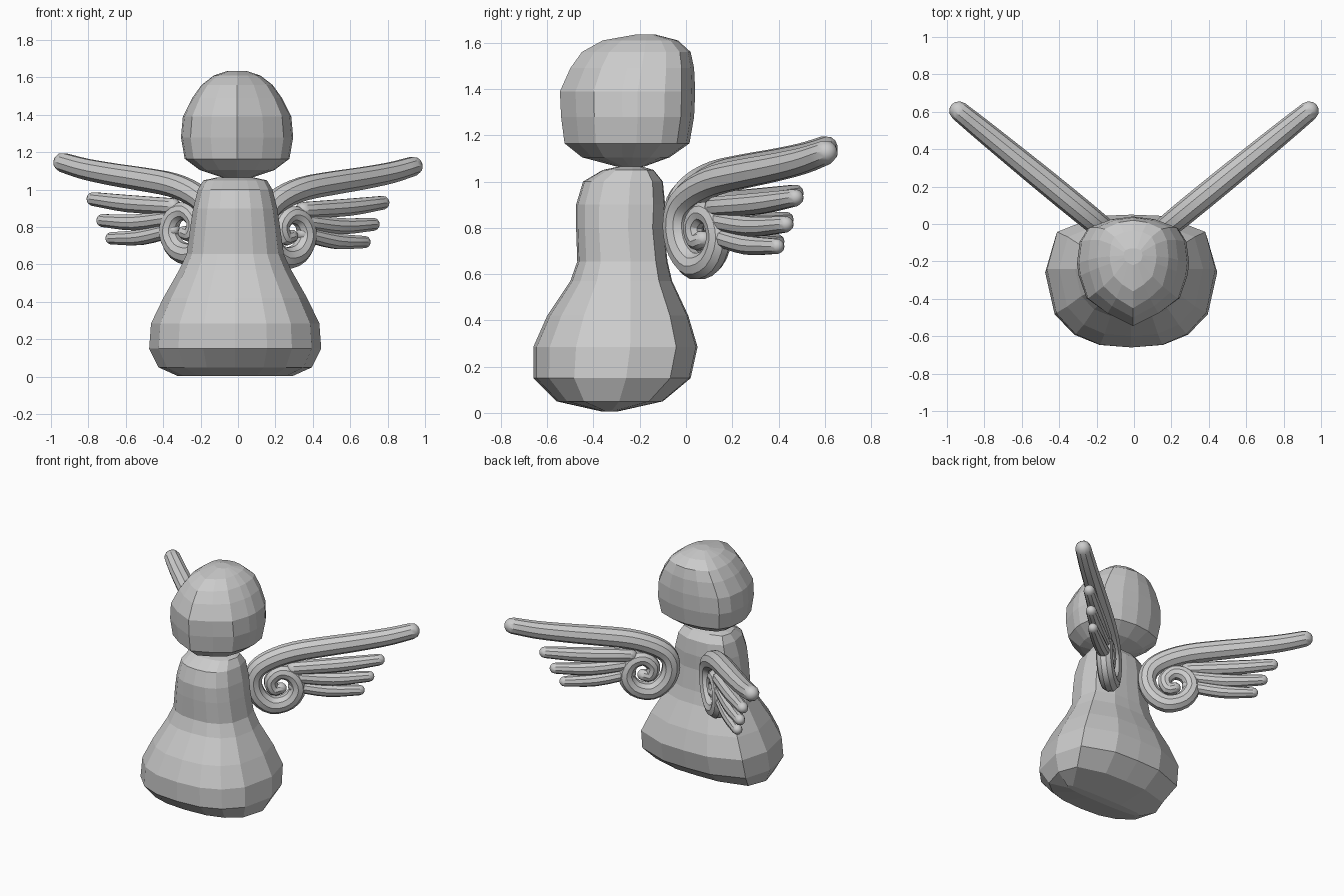
import bpy, bmesh, math
from mathutils import Vector

cube = bpy.data.objects.get("Cube")
if cube:
    bpy.data.objects.remove(cube, do_unlink=True)

grey = bpy.data.materials.new("light grey")
grey.use_nodes = True
colour = (0.6, 0.6, 0.6, 1)
grey.diffuse_color = colour
grey.node_tree.nodes["Principled BSDF"].inputs["Base Color"].default_value = colour


def loft(name, rings, smooth=None):
    """Skin a list of point rings and close both ends."""
    bm = bmesh.new()
    loops = [[bm.verts.new(p) for p in ring] for ring in rings]
    n = len(loops[0])
    for a, b in zip(loops, loops[1:]):
        for i in range(n):
            j = (i + 1) % n
            bm.faces.new((a[i], a[j], b[j], b[i]))
    bm.faces.new(loops[0])
    bm.faces.new(loops[-1])
    bmesh.ops.recalc_face_normals(bm, faces=bm.faces)
    mesh = bpy.data.meshes.new(name)
    bm.to_mesh(mesh)
    bm.free()
    mesh.materials.append(grey)
    obj = bpy.data.objects.new(name, mesh)
    bpy.context.collection.objects.link(obj)
    if smooth:
        bpy.ops.object.select_all(action="DESELECT")
        obj.select_set(True)
        bpy.context.view_layer.objects.active = obj
        bpy.ops.object.shade_smooth_by_angle(angle=math.radians(smooth))
    return obj


def stack(name, half, rows, cx):
    """Loft a mirrored half outline through rows of z, half width, front y, back y."""
    outline = half + [(-u, v) for u, v in reversed(half[1:-1])]
    rings = []
    for z, w, front, back in rows:
        mid, depth = (front + back) / 2, (back - front) / 2
        rings.append([(cx + u * w, mid + v * depth, z) for u, v in outline])
    return loft(name, rings)


# Gown: rounded front, flat back with sharp corners
stack("gown",
      [(0, -1), (.37, -.96), (.66, -.8), (.89, -.48), (1, .18), (.88, .74), (.4, .98), (0, 1)],
      [(.005, .31, -.36, -.30), (.05, .41, -.56, -.10), (.15, .46, -.66, .02),
       (.285, .45, -.66, .05), (.42, .385, -.60, .01), (.57, .30, -.50, -.06),
       (.655, .26, -.47, -.08), (.8, .24, -.475, -.095), (.9, .225, -.475, -.09),
       (1.0, .20, -.445, -.10), (1.05, .17, -.36, -.14), (1.065, .10, -.29, -.19)], -.015)

# Head: wedge-shaped face, flatter back
stack("head",
      [(0, -1), (.47, -.77), (.83, -.5), (.97, -.08), (1, .15), (.95, .55), (.8, .8), (.4, .95), (0, 1)],
      [(1.065, .08, -.30, -.18), (1.105, .20, -.45, -.07), (1.165, .28, -.525, .015),
       (1.28, .30, -.54, .035), (1.39, .29, -.545, .04), (1.49, .24, -.50, .035),
       (1.56, .19, -.45, .02), (1.61, .125, -.36, -.035), (1.635, .05, -.22, -.13)], -.005)


def spline(keys, steps):
    """Catmull-Rom samples through (s, z, radius) keys."""
    k = [Vector(p) for p in keys]
    k = [2 * k[0] - k[1]] + k + [2 * k[-1] - k[-2]]
    out = []
    for a, b, c, d in zip(k, k[1:], k[2:], k[3:]):
        for i in range(steps):
            t = i / steps
            out.append(b + (c - a) * t / 2 + (2 * a - 5 * b + 4 * c - d) * t**2 / 2
                       + (3 * b - a - 3 * c + d) * t**3 / 2)
    return out + [k[-2]]


def tube(name, keys, side, steps=3, sides=10):
    """Round-tipped tube lying in the upright plane of one wing."""
    along = Vector((side * .775, .632, 0))
    up = Vector((0, 0, 1))
    normal = along.cross(up)
    root = Vector((side * .195, 0, -.01 * side))
    pts = spline(keys, steps)
    tangents = []
    for i in range(len(pts)):
        d = pts[min(i + 1, len(pts) - 1)] - pts[max(i - 1, 0)]
        tangents.append((along * d.x + up * d.y).normalized())
    sections = [(root + along * p.x + up * p.y, t, p.z) for p, t in zip(pts, tangents)]

    # Dome both tips
    def dome(section, sign):
        c, t, r = section
        return [(c + t * sign * r * math.sin(a), t, r * math.cos(a))
                for a in (math.radians(35), math.radians(60), math.radians(80))]
    sections = dome(sections[0], -1)[::-1] + sections + dome(sections[-1], 1)
    rings = []
    for c, t, r in sections:
        b = t.cross(normal)
        rings.append([c + r * (normal * math.cos(a) + b * math.sin(a))
                      for a in (math.tau * i / sides for i in range(sides))])
    return loft(name, rings, 30)


# Wings: a long upper feather curling into a spiral, plus three short feathers
curl = [(.955, 1.135, .053), (.8, 1.1, .058), (.6, 1.07, .062), (.4, 1.045, .065),
        (.2, 1.015, .066), (.05, .965, .065), (-.04, .90, .062), (-.065, .81, .06),
        (-.03, .71, .06), (.06, .645, .06), (.17, .67, .057), (.225, .76, .055),
        (.19, .85, .052), (.11, .875, .048), (.05, .82, .045), (.07, .755, .042), (.115, .76, .038)]
feathers = {
    "upper": [(.2, .90, .046), (.5, .915, .048), (.745, .94, .038)],
    "middle": [(.2, .84, .042), (.45, .815, .045), (.68, .825, .036)],
    "lower": [(.2, .775, .04), (.42, .735, .043), (.62, .73, .034)],
}
for side, label in ((1, "left"), (-1, "right")):
    tube(label + "_wing_curl", curl, side)
    for row, keys in feathers.items():
        tube(f"{label}_{row}_feather", keys, side)
